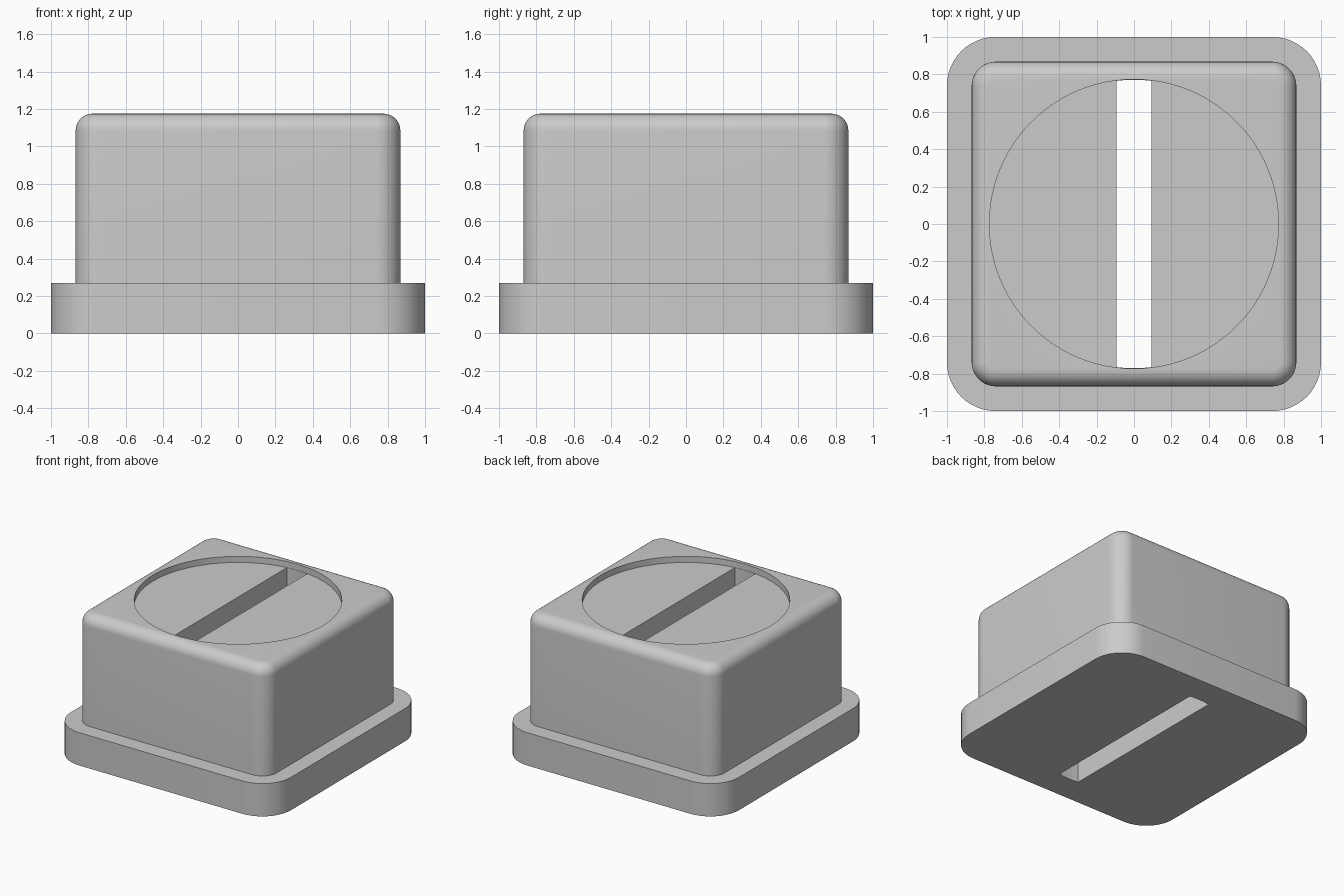
import bpy
import bmesh
from math import sin, cos, pi, asin

# Remove the default cube only
cube = bpy.data.objects.get("Cube")
if cube:
    bpy.data.objects.remove(cube, do_unlink=True)

TOP = 1.175
FILLET = 0.09
RECESS_RADIUS = 0.773
RECESS_DEPTH = 0.05
SLOT_HALF = 0.093

grey = bpy.data.materials.new("light grey plastic")
grey.use_nodes = True
colour = (0.6, 0.6, 0.6, 1)
grey.diffuse_color = colour
grey.node_tree.nodes["Principled BSDF"].inputs["Base Color"].default_value = colour


def rounded_square(half, radius, z, steps=12):
    """Closed ring of points around a square with rounded corners."""
    ring = []
    c = half - radius
    for corner, (sx, sy) in enumerate([(1, 1), (-1, 1), (-1, -1), (1, -1)]):
        for i in range(steps + 1):
            a = (corner + i / steps) * pi / 2
            ring.append((sx * c + radius * cos(a), sy * c + radius * sin(a), z))
    return ring


def arc(radius, start, end, z, steps):
    return [(radius * cos(start + (end - start) * i / steps),
             radius * sin(start + (end - start) * i / steps), z)
            for i in range(steps + 1)]


def loft(name, rings):
    """Skin matching rings and cap both ends."""
    bm = bmesh.new()
    loops = [[bm.verts.new(p) for p in ring] for ring in rings]
    n = len(loops[0])
    for low, high in zip(loops, loops[1:]):
        for i in range(n):
            j = (i + 1) % n
            bm.faces.new((low[i], low[j], high[j], high[i]))
    bm.faces.new(loops[0][::-1])
    bm.faces.new(loops[-1])
    bmesh.ops.recalc_face_normals(bm, faces=bm.faces)
    mesh = bpy.data.meshes.new(name)
    bm.to_mesh(mesh)
    bm.free()
    mesh.materials.append(grey)
    obj = bpy.data.objects.new(name, mesh)
    bpy.context.collection.objects.link(obj)
    return obj


def cut(target, cutter):
    """Subtract the cutter, then discard it."""
    cutter.hide_render = True
    mod = target.modifiers.new("cut", 'BOOLEAN')
    mod.operation = 'DIFFERENCE'
    mod.solver = 'EXACT'
    mod.object = cutter
    bpy.context.view_layer.objects.active = target
    bpy.ops.object.modifier_apply(modifier=mod.name)
    bpy.data.objects.remove(cutter, do_unlink=True)


# Flange and block, with a rounded top edge
rings = [rounded_square(1, 0.26, 0), rounded_square(1, 0.26, 0.27),
         rounded_square(0.868, 0.13, 0.27)]
for i in range(9):
    a = i / 8 * pi / 2
    inset = FILLET * (1 - cos(a))
    rings.append(rounded_square(0.868 - inset, 0.13 - inset,
                                TOP - FILLET + FILLET * sin(a)))
housing = loft("slotted_housing", rings)

# Shallow round recess in the top
cut(housing, loft("recess_cutter", [
    arc(RECESS_RADIUS, 0, 2 * pi * 95 / 96, z, 95)
    for z in (TOP - RECESS_DEPTH, TOP + 0.1)]))

# Slot right through, its ends following the recess
spread = asin(SLOT_HALF / RECESS_RADIUS)
r = RECESS_RADIUS - 0.002
cut(housing, loft("slot_cutter", [
    arc(r, pi / 2 - spread, pi / 2 + spread, z, 4)
    + arc(r, 3 * pi / 2 - spread, 3 * pi / 2 + spread, z, 4)
    for z in (-0.1, TOP - RECESS_DEPTH / 2)]))

# Smooth rounded surfaces, crisp edges
bpy.ops.object.select_all(action='DESELECT')
housing.select_set(True)
bpy.context.view_layer.objects.active = housing
bpy.ops.object.shade_smooth_by_angle(angle=pi / 6)
